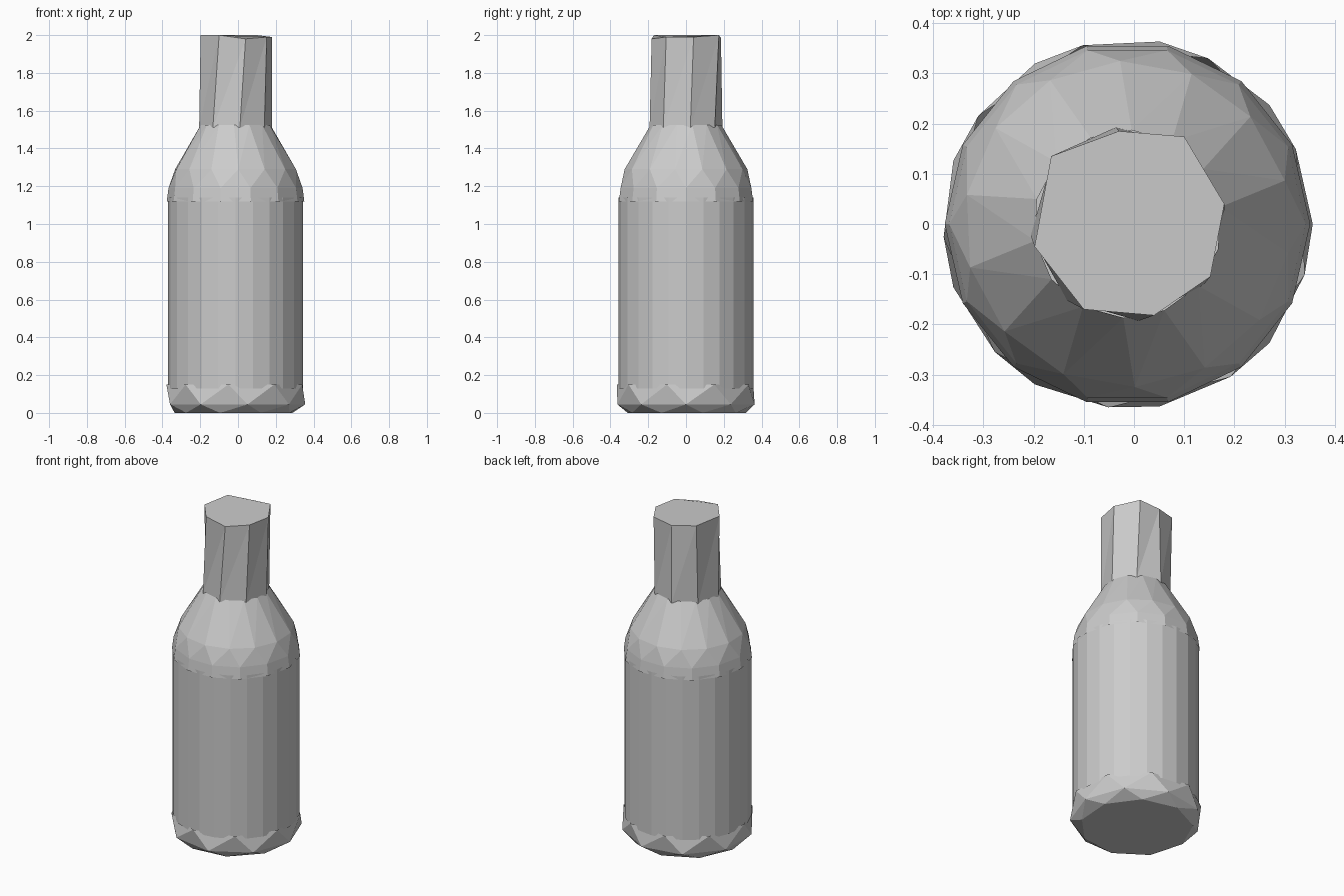
import bpy
from math import cos, sin, pi

if "Cube" in bpy.data.objects:
    bpy.data.objects.remove(bpy.data.objects["Cube"])

CX = -0.013  # bottle axis


def ring(n, r, z, twist=0.0, cx=CX):
    """Regular ring; twist is a fraction of one side."""
    return [(cx + r * cos(2 * pi * (i + twist) / n),
             r * sin(2 * pi * (i + twist) / n), z) for i in range(n)]


def loft(name, rings, cap_bottom=False, cap_top=False, triangles=True):
    """Skin equal-count rings with flat facets."""
    n = len(rings[0])
    verts = [v for r in rings for v in r]
    faces = []
    for k in range(len(rings) - 1):
        for i in range(n):
            j = (i + 1) % n
            a, b = k * n + i, k * n + j
            c, d = b + n, a + n
            faces += [(a, b, c), (a, c, d)] if triangles else [(a, b, c, d)]
    if cap_bottom:
        faces.append(tuple(reversed(range(n))))
    if cap_top:
        top = (len(rings) - 1) * n
        faces.append(tuple(range(top, top + n)))
    mesh = bpy.data.meshes.new(name)
    mesh.from_pydata(verts, [], faces)
    ob = bpy.data.objects.new(name, mesh)
    bpy.context.collection.objects.link(ob)
    return ob


# straight body
loft("body", [ring(24, 0.357, 0.13), ring(24, 0.357, 1.14)], triangles=False)

# faceted foot, each ring turned half a side
loft("base", [ring(9, 0.318, 0.0, 0.4, -0.018),
              ring(9, 0.369, 0.045, 0.0),
              ring(9, 0.367, 0.15, -0.4)], cap_bottom=True)

# sloping shoulder
loft("shoulder", [ring(14, 0.364, 1.12, 0.0),
                  ring(14, 0.355, 1.19, 0.0),
                  ring(14, 0.325, 1.29, -0.4),
                  ring(14, 0.187, 1.525, -0.6)])

# seven sided neck with an uneven closed top
rim = [(0.18, 0.04, 1.99), (0.1, 0.174, 2.0), (-0.03, 0.185, 1.985),
       (-0.165, 0.135, 2.0), (-0.198, -0.045, 2.0), (-0.1, -0.17, 2.0),
       (0.04, -0.182, 1.98), (0.152, -0.105, 1.99)]
loft("neck", [ring(8, 0.194, 1.51, 0.15), rim], cap_top=True)
